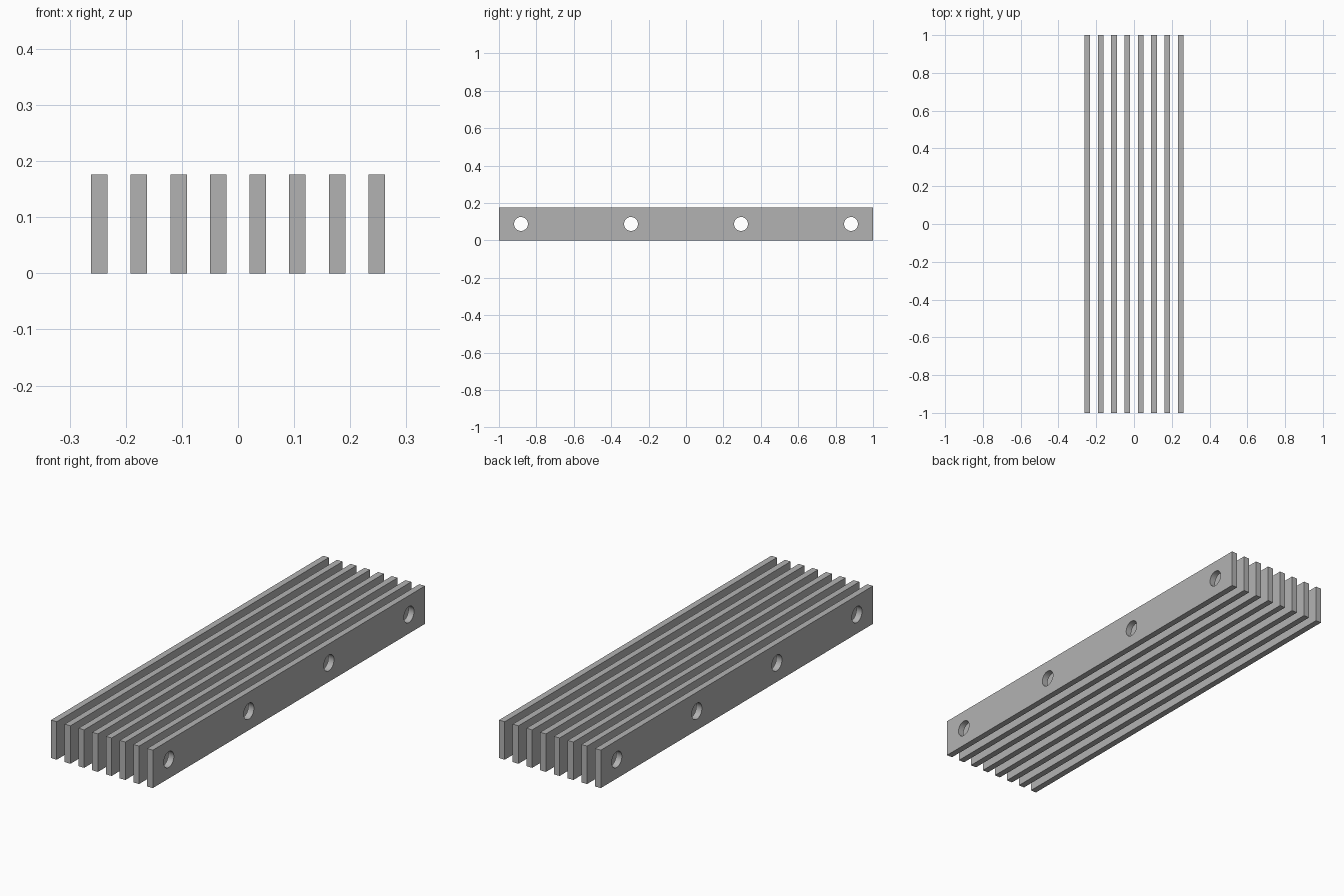
import bpy, bmesh, math

cube = bpy.data.objects.get("Cube")
if cube:
    bpy.data.objects.remove(cube, do_unlink=True)

UNIT = 1 / 17                # half length is 17 units
HEIGHT = 3 * UNIT
THICK = 0.5 * UNIT
PITCH = 1.2 * UNIT
HOLE_R = 0.63 * UNIT
COUNT = 8
SIDES = 48

grey = bpy.data.materials.new("plain_grey")
grey.use_nodes = True
colour = (0.45, 0.45, 0.45, 1)
grey.diffuse_color = colour
grey.node_tree.nodes["Principled BSDF"].inputs["Base Color"].default_value = colour


def add_loop(bm, points):
    """Closed outline in the side plane."""
    verts = [bm.verts.new((-THICK / 2, y, z)) for y, z in points]
    return [bm.edges.new((v, verts[i - 1])) for i, v in enumerate(verts)]


# Slat: side outline with four round holes, extruded through its thickness
bm = bmesh.new()
edges = add_loop(bm, [(-1, 0), (1, 0), (1, HEIGHT), (-1, HEIGHT)])
for k in (-15, -5, 5, 15):
    angles = [2 * math.pi * i / SIDES for i in range(SIDES)]
    edges += add_loop(bm, [(k * UNIT + HOLE_R * math.cos(a),
                            HEIGHT / 2 + HOLE_R * math.sin(a)) for a in angles])
bmesh.ops.triangle_fill(bm, use_beauty=True, use_dissolve=False, edges=edges)
solid = bmesh.ops.extrude_face_region(bm, geom=bm.faces[:], use_keep_orig=True)
moved = [g for g in solid["geom"] if isinstance(g, bmesh.types.BMVert)]
bmesh.ops.translate(bm, verts=moved, vec=(THICK, 0, 0))
bmesh.ops.recalc_face_normals(bm, faces=bm.faces[:])

# Smooth hole walls, sharp everywhere else
for face in bm.faces:
    face.smooth = True
for edge in bm.edges:
    edge.smooth = edge.calc_face_angle(0) < math.radians(30)
mesh = bpy.data.meshes.new("slat")
bm.to_mesh(mesh)
bm.free()
mesh.materials.append(grey)

# Row of identical slats
for i in range(COUNT):
    slat = bpy.data.objects.new(f"slat_{i + 1}", mesh)
    slat.location.x = (i - (COUNT - 1) / 2) * PITCH
    bpy.context.collection.objects.link(slat)
